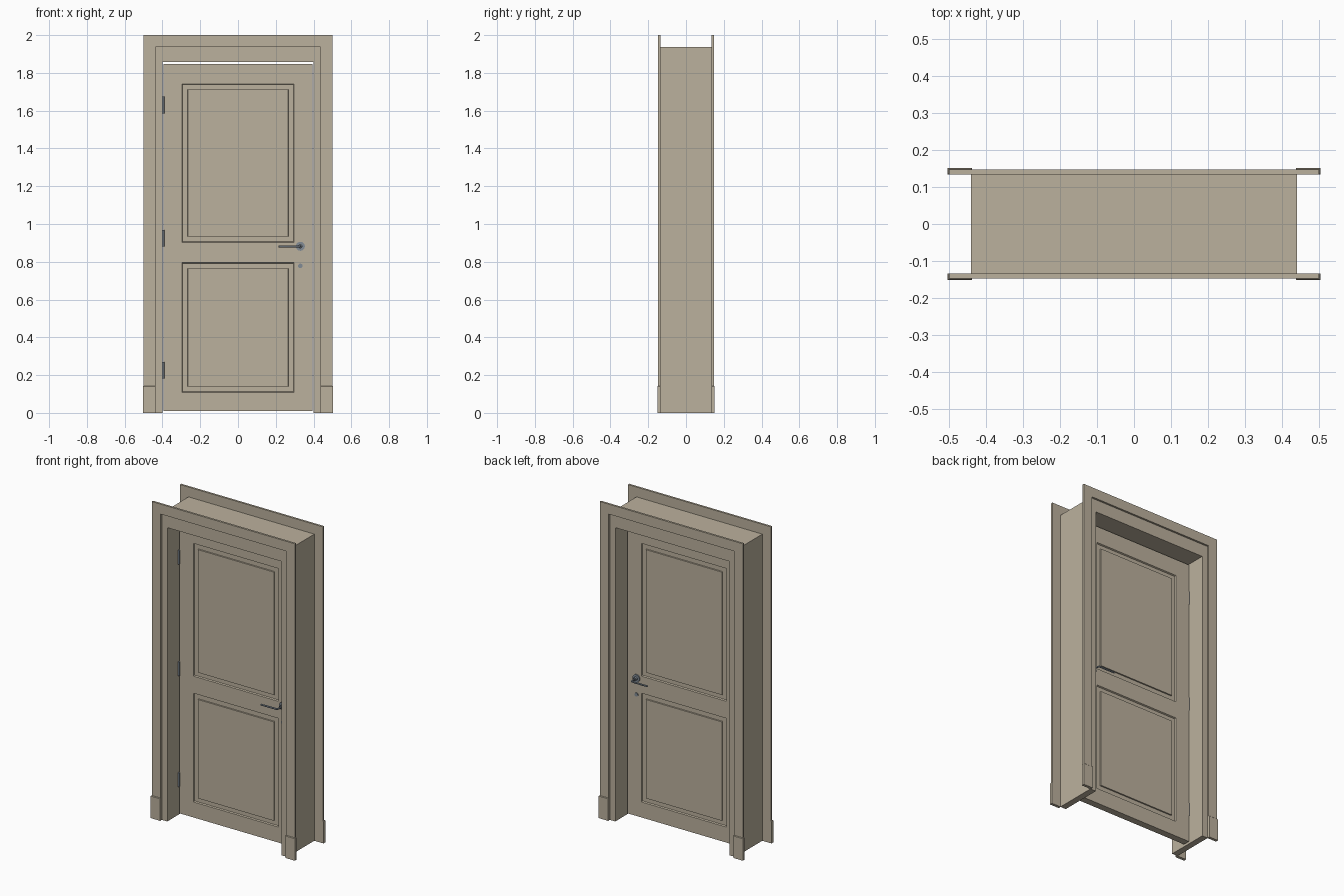
import bpy, bmesh, math
from mathutils import Vector, Matrix

if "Cube" in bpy.data.objects:
    bpy.data.objects.remove(bpy.data.objects["Cube"])

def material(name, rgb):
    m = bpy.data.materials.new(name)
    m.diffuse_color = (*rgb, 1)
    m.use_nodes = True
    m.node_tree.nodes["Principled BSDF"].inputs["Base Color"].default_value = m.diffuse_color
    return m

paint = material("paint", (0.50, 0.44, 0.34))
metal = material("metal", (0.22, 0.26, 0.30))

def finish(bm, name, mat):
    bmesh.ops.recalc_face_normals(bm, faces=bm.faces[:])
    me = bpy.data.meshes.new(name)
    bm.to_mesh(me)
    bm.free()
    me.materials.append(mat)
    ob = bpy.data.objects.new(name, me)
    bpy.context.collection.objects.link(ob)
    return ob

def arch(name, outer, top, inner, inner_top, y0, y1):
    """Three-sided frame drawn in xz and extruded along y."""
    pts = [(-outer, 0), (-outer, top), (outer, top), (outer, 0),
           (inner, 0), (inner, inner_top), (-inner, inner_top), (-inner, 0)]
    bm = bmesh.new()
    f = bm.faces.new([bm.verts.new((x, y0, z)) for x, z in pts])
    ext = bmesh.ops.extrude_face_region(bm, geom=[f])
    bmesh.ops.translate(bm, vec=(0, y1 - y0, 0),
                        verts=[v for v in ext["geom"] if isinstance(v, bmesh.types.BMVert)])
    bm.faces.ensure_lookup_table()
    return finish(bm, name, paint)

def box(name, lo, hi, mat, bevel=0):
    lo, hi = Vector(lo), Vector(hi)
    bm = bmesh.new()
    bmesh.ops.create_cube(bm, size=1, matrix=Matrix.Translation((lo + hi) / 2)
                          @ Matrix.Diagonal((*(hi - lo), 1)))
    if bevel:
        top = [e for e in bm.edges if all(v.co.z > hi.z - 1e-5 for v in e.verts)]
        bmesh.ops.bevel(bm, geom=top, offset=bevel, segments=1, affect='EDGES')
    return finish(bm, name, mat)

def smooth(ob):
    bpy.ops.object.select_all(action='DESELECT')
    ob.select_set(True)
    bpy.context.view_layer.objects.active = ob
    bpy.ops.object.shade_smooth_by_angle(angle=math.radians(35))

def rod(name, centre, radius, depth, axis='Y', sides=24):
    rot = Matrix.Rotation(math.pi / 2, 4, 'X') if axis == 'Y' else Matrix()
    bm = bmesh.new()
    bmesh.ops.create_cone(bm, cap_ends=True, segments=sides, radius1=radius, radius2=radius,
                          depth=depth, matrix=Matrix.Translation(centre) @ rot)
    smooth(finish(bm, name, metal))

# Lining through the wall
arch("jamb", 0.44, 1.938, 0.40, 1.857, -0.135, 0.135)

# Casings and plinth blocks on both faces
for side, s in (("front", -1), ("back", 1)):
    arch(side + "_casing", 0.50, 2.0, 0.438, 1.937, s * 0.134, s * 0.147)
    for end, m in (("left", -1), ("right", 1)):
        xs, ys = sorted((m * 0.438, m * 0.504)), sorted((s * 0.134, s * 0.152))
        box(f"{side}_{end}_plinth", (xs[0], ys[0], 0), (xs[1], ys[1], 0.142), paint, 0.003)

# Door leaf: two gridded faces bridged at the rim, panels inset
HALF = 0.022
XS = (-0.394, -0.297, 0.297, 0.394)
ZS = (0.01, 0.108, 0.795, 0.903, 1.742, 1.848)
bm = bmesh.new()
panels = []
for s in (-1, 1):
    grid = [[bm.verts.new((x, s * HALF, z)) for x in XS] for z in ZS]
    for j in range(len(ZS) - 1):
        for i in range(len(XS) - 1):
            f = bm.faces.new((grid[j][i], grid[j][i + 1], grid[j + 1][i + 1], grid[j + 1][i]))
            if s > 0:
                f.normal_flip()
            if i == 1 and j in (1, 3):
                panels.append(f)
bmesh.ops.bridge_loops(bm, edges=[e for e in bm.edges if e.is_boundary])
bm.normal_update()
# sloped sink, flat border, raised field
for thick, depth in ((0.006, -0.008), (0.037, 0.0), (0.001, 0.008)):
    bmesh.ops.inset_individual(bm, faces=panels, thickness=thick, depth=depth)
finish(bm, "door_leaf", paint)

# Lever handles and keyhole roses on both faces
HX, HZ = 0.33, 0.882
for side, s in (("front", -1), ("back", 1)):
    rod(side + "_handle_rose", (HX, s * (HALF + 0.003), HZ), 0.024, 0.008)
    rod(side + "_handle_neck", (HX, s * (HALF + 0.012), HZ), 0.011, 0.016)
    rod(side + "_keyhole_rose", (HX, s * (HALF + 0.002), 0.778), 0.012, 0.006)
    cu = bpy.data.curves.new(side + "_lever", 'CURVE')
    cu.dimensions = '3D'
    cu.bevel_depth = 0.0055
    cu.bevel_resolution = 3
    cu.use_fill_caps = True
    path = [(HX, HALF), (HX, 0.066), (HX - 0.003, 0.074), (HX - 0.011, 0.077), (0.215, 0.079)]
    sp = cu.splines.new('POLY')
    sp.points.add(len(path) - 1)
    for p, (x, y) in zip(sp.points, path):
        p.co = (x, s * y, HZ, 1)
    cu.materials.append(metal)
    lever = bpy.data.objects.new(side + "_lever", cu)
    bpy.context.collection.objects.link(lever)
    bpy.ops.object.select_all(action='DESELECT')
    lever.select_set(True)
    bpy.context.view_layer.objects.active = lever
    bpy.ops.object.convert(target='MESH')
    smooth(bpy.context.view_layer.objects.active)

# Hinges on the front left edge
for name, z in (("lower", 0.225), ("middle", 0.925), ("upper", 1.63)):
    rod(name + "_hinge_pin", (-0.396, -HALF - 0.004, z), 0.006, 0.088, 'Z', 16)
    box(name + "_hinge_leaf", (-0.4005, -HALF, z - 0.042), (-0.3935, HALF, z + 0.042), metal)
